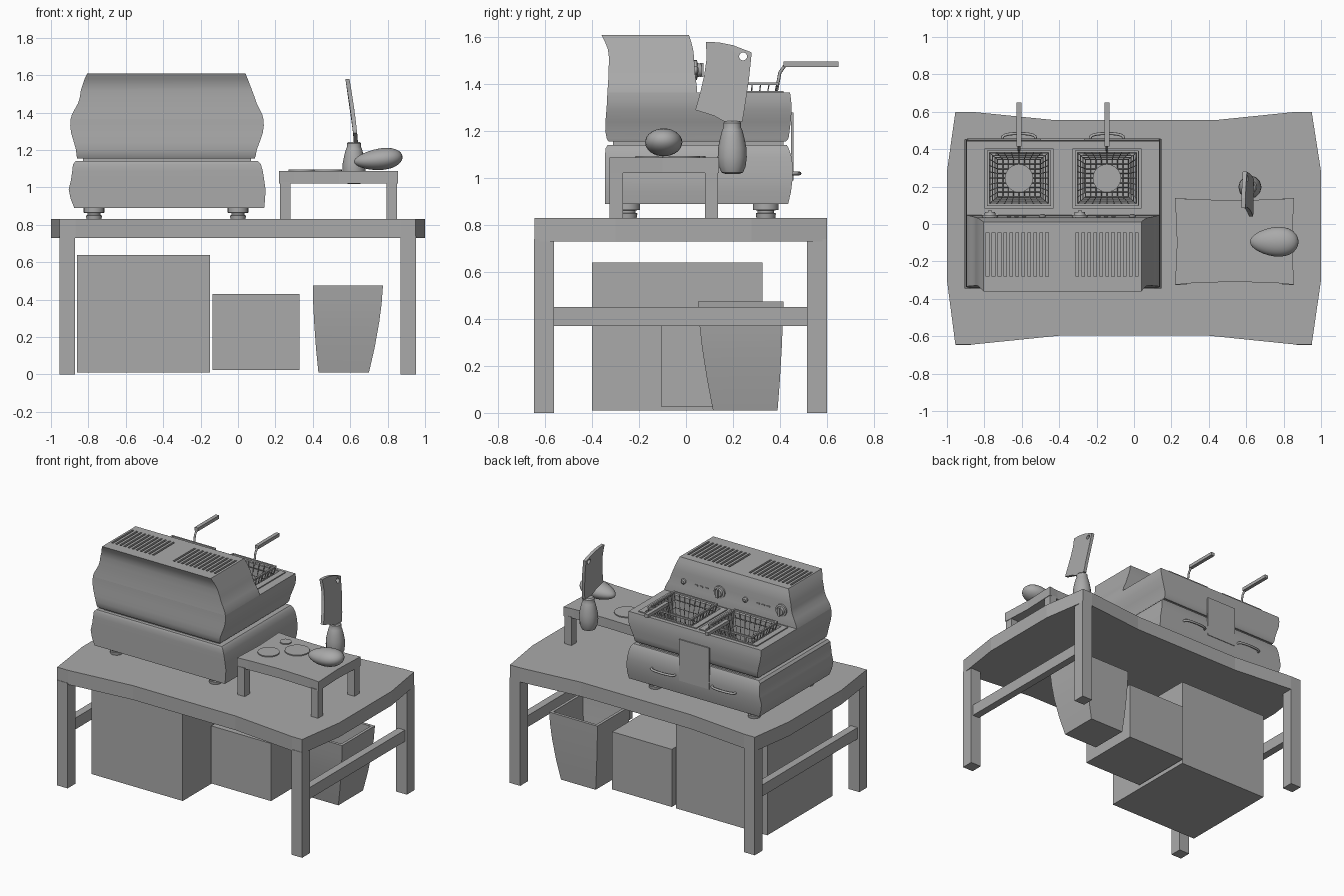
import bpy, bmesh, math
from mathutils import Vector, Matrix

if "Cube" in bpy.data.objects:
    bpy.data.objects.remove(bpy.data.objects["Cube"])

grey = bpy.data.materials.new("plain_grey")
grey.diffuse_color = (0.4, 0.4, 0.4, 1)
grey.use_nodes = True
grey.node_tree.nodes["Principled BSDF"].inputs["Base Color"].default_value = grey.diffuse_color


def finish(name, bm, smooth=None):
    bmesh.ops.recalc_face_normals(bm, faces=bm.faces)
    me = bpy.data.meshes.new(name)
    bm.to_mesh(me)
    bm.free()
    me.materials.append(grey)
    ob = bpy.data.objects.new(name, me)
    bpy.context.collection.objects.link(ob)
    if smooth:
        shade(ob, smooth)
    return ob


def shade(ob, angle=35):
    bpy.ops.object.select_all(action='DESELECT')
    ob.select_set(True)
    bpy.context.view_layer.objects.active = ob
    bpy.ops.object.shade_smooth_by_angle(angle=math.radians(angle))


def add_box(bm, x0, x1, y0, y1, z0, z1):
    m = Matrix.Translation(((x0 + x1) / 2, (y0 + y1) / 2, (z0 + z1) / 2))
    bmesh.ops.create_cube(bm, size=1, matrix=m @ Matrix.Diagonal((x1 - x0, y1 - y0, z1 - z0, 1)))


def boxes(name, items):
    bm = bmesh.new()
    for b in items:
        add_box(bm, *b)
    return finish(name, bm)


def skin(bm, rings):
    """Join rings of points with quads and cap both ends."""
    vs = [[bm.verts.new(p) for p in r] for r in rings]
    n = len(vs[0])
    for a, b in zip(vs, vs[1:]):
        for i in range(n):
            bm.faces.new((a[i], a[(i + 1) % n], b[(i + 1) % n], b[i]))
    bm.faces.new(vs[0])
    bm.faces.new(vs[-1])


def loft(name, rows, smooth=35):
    """Rectangular sections: z, x0, x1, y0, y1."""
    bm = bmesh.new()
    skin(bm, [[(a, c, z), (b, c, z), (b, d, z), (a, d, z)] for z, a, b, c, d in rows])
    return finish(name, bm, smooth)


def lathe(name, profile, at, axis='Z', n=24):
    """Profile of (radius, height) turned about an axis."""
    bm = bmesh.new()
    skin(bm, [[(r * math.cos(t * math.tau / n), r * math.sin(t * math.tau / n), h)
               for t in range(n)] for r, h in profile])
    if axis == 'Y':
        bm.transform(Matrix.Rotation(-math.pi / 2, 4, 'X'))
    bm.transform(Matrix.Translation(at))
    return finish(name, bm, 35)


def slab(name, outline, z0, z1):
    bm = bmesh.new()
    skin(bm, [[(x, y, z) for x, y in outline] for z in (z0, z1)])
    return finish(name, bm)


def tube(name, pts, r):
    cu = bpy.data.curves.new(name, 'CURVE')
    cu.dimensions = '3D'
    cu.bevel_depth, cu.bevel_resolution, cu.use_fill_caps = r, 2, True
    sp = cu.splines.new('POLY')
    sp.points.add(len(pts) - 1)
    for p, c in zip(sp.points, pts):
        p.co = (*c, 1)
    cu.materials.append(grey)
    ob = bpy.data.objects.new(name, cu)
    bpy.context.collection.objects.link(ob)


def apply_mod(ob, kind, **settings):
    bpy.context.view_layer.objects.active = ob
    mod = ob.modifiers.new("mod", kind)
    for k, v in settings.items():
        setattr(mod, k, v)
    bpy.ops.object.modifier_apply(modifier=mod.name)


def cut(targets, items):
    cutter = boxes("cutter", items)
    cutter.hide_render = True
    for ob in targets:
        apply_mod(ob, 'BOOLEAN', object=cutter, operation='DIFFERENCE', solver='EXACT')
        shade(ob)
    bpy.data.objects.remove(cutter)


# Worktable: warped top, legs and side rails
slab("table_top", [(-.955, -.645), (-.87, -.645), (-.4, -.597), (.4, -.597), (.87, -.645), (.95, -.645),
                   (1, -.3), (1, .28), (.95, .6), (.87, .6), (.43, .555), (-.42, .555), (-.87, .6),
                   (-.955, .6), (-1, .28), (-1, -.3)], .73, .83)
legs, rails = [], []
for x in (-.955, .87):
    legs += [(x, x + .083, y, y + .085, 0, .74) for y in (-.648, .515)]
    rails.append((x + .015, x + .068, -.57, .52, .37, .45))
boxes("table_legs", legs)
boxes("table_rails", rails)

# Storage under the table
boxes("large_box", [(-.86, -.15, -.4, .325, .01, .64)])
boxes("small_box", [(-.135, .33, -.105, .35, .025, .43)])
loft("waste_bin", [(.01, .43, .70, .115, .39), (.14, .417, .73, .09, .4), (.28, .407, .755, .068, .408),
                   (.38, .402, .768, .057, .412), (.475, .40, .775, .05, .415),
                   (.475, .42, .755, .07, .395), (.28, .427, .735, .09, .388), (.03, .45, .68, .135, .37)], 25)

# Fryer body: lower cabinet, waist, deck section and hood
loft("fryer_cabinet", [(.89, -.875, .14, -.345, .435), (.94, -.895, .145, -.345, .447),
                       (.99, -.905, .147, -.345, .453), (1.04, -.893, .14, -.345, .456),
                       (1.09, -.886, .132, -.345, .45), (1.125, -.882, .122, -.343, .438),
                       (1.14, -.868, .108, -.335, .43)])
boxes("fryer_waist", [(-.83, .07, -.31, .415, 1.13, 1.17)])
deck = loft("fryer_deck", [(1.155, -.86, .09, -.33, .425), (1.17, -.863, .095, -.338, .437),
                           (1.2, -.866, .10, -.344, .441), (1.24, -.877, .115, -.343, .446),
                           (1.29, -.892, .132, -.339, .45), (1.33, -.897, .138, -.336, .448),
                           (1.365, -.895, .136, -.335, .443)])
hood = loft("fryer_hood", [(1.365, -.895, .136, -.335, .047), (1.39, -.888, .13, -.333, .046),
                           (1.42, -.872, .115, -.331, .042), (1.45, -.855, .10, -.33, .038),
                           (1.48, -.846, .09, -.329, .036), (1.52, -.84, .075, -.329, .034),
                           (1.55, -.83, .063, -.333, .03), (1.58, -.82, .052, -.345, .022),
                           (1.61, -.805, .04, -.36, .012)])
centres = (-.615, -.145)
frames = boxes("well_frames", [(c - .225, c + .225, .065, .415, 1.36, 1.372) for c in centres])
cut([deck, frames], [(c - .185, c + .185, .085, .4, 1.19, 1.5) for c in centres])

# Vent slots in the hood
cut([hood], [(s + i * .0318, s + i * .0318 + .014, -.28, -.045, 1.58, 1.7)
             for s in (-.79, -.31) for i in range(11)])

# Feet
for x in (-.77, 0):
    for y in (-.25, .34):
        lathe("fryer_foot", [(.04, .83), (.043, .85), (.035, .852), (.035, .862), (.055, .865), (.055, .895)],
              (x, y, 0))

# Wire baskets with raised handles
for c in centres:
    bm = bmesh.new()
    n = 8
    rings = []
    for k in range(5):
        t = k / 4
        hx, hy, z = .115 + .053 * t, .10 + .045 * t, 1.21 + .19 * t
        ring = []
        for a, b in (((-1, -1), (1, -1)), ((1, -1), (1, 1)), ((1, 1), (-1, 1)), ((-1, 1), (-1, -1))):
            for i in range(n):
                u = i / n
                ring.append(bm.verts.new((c + hx * (a[0] + (b[0] - a[0]) * u),
                                          .245 + hy * (a[1] + (b[1] - a[1]) * u), z)))
        rings.append(ring)
    for a, b in zip(rings, rings[1:]):
        for i in range(4 * n):
            j = (i + 1) % (4 * n)
            bm.faces.new((a[i], a[j], b[j], b[i]))
    m = Matrix.Translation((c, .245, 1.21)) @ Matrix.Diagonal((.115, .10, 1, 1))
    bmesh.ops.create_grid(bm, x_segments=n, y_segments=n, size=1, matrix=m)
    basket = finish("fry_basket", bm)
    apply_mod(basket, 'WIREFRAME', thickness=.007, use_even_offset=False)
    boxes("basket_rim", [(c - .17, c + .17, y, y + .012, 1.396, 1.408) for y in (.097, .381)]
          + [(x, x + .012, .097, .393, 1.396, 1.408) for x in (c - .17, c + .158)])
    lathe("basket_disc", [(.075, 1.212), (.075, 1.218)], (c, .245, 0))
    tube("handle_stem", [(c, .385, 1.37), (c, .4, 1.45), (c, .425, 1.485)], .007)
    boxes("basket_handle", [(c - .013, c + .013, .415, .65, 1.474, 1.497)])
    # Curved drawer pull
    tube("drawer_pull", [(c + .09 * math.cos(a), .45 + .034 * math.sin(a) ** .5, 1.02)
                         for a in [math.pi * i / 12 + 1e-9 for i in range(12)] + [math.pi - 1e-9]], .008)

# Front plate over the waist
boxes("front_plate", [(-.5, -.265, .448, .457, .99, 1.28)])

# Control panel
for x in (-.77, -.29):
    lathe("control_knob", [(.042, 0), (.042, .012), (.03, .014), (.027, .03)], (x, .035, 1.46), 'Y')
    boxes("knob_grip", [(x - .008, x + .008, .06, .074, 1.43, 1.49)])
    lathe("indicator_lamp", [(.018, 0), (.018, .012), (.01, .018)], (x + .28, .035, 1.46), 'Y', 16)
    boxes("panel_marks", [(x + d, x + d + .022, .03, .043, 1.455, 1.463) for d in (.09, .13, .17)])

# Raised cutting board
slab("board_top", [(.22, -.325), (.3, -.317), (.54, -.308), (.78, -.317), (.855, -.325), (.845, -.1),
                   (.855, .14), (.78, .132), (.54, .127), (.3, .132), (.22, .14), (.23, -.1)], 1.022, 1.088)
boxes("board_legs", [(x, x + .055, y, y + .057, .83, 1.03) for x in (.225, .795) for y in (-.325, .08)])

# Slices and whole potato
for x, y, r in ((.34, .045, .037), (.475, -.02, .08), (.34, -.145, .07)):
    lathe("potato_slice", [(r, 1.085), (r, 1.095)], (x, y, 0), n=28)
bm = bmesh.new()
bmesh.ops.create_uvsphere(bm, u_segments=28, v_segments=16, radius=1)
for v in bm.verts:
    w = 1 + .2 * v.co.x
    v.co = (.75 + .13 * v.co.x, -.095 + .078 * v.co.y * w, 1.15 + .057 * v.co.z * w + .012 * v.co.x)
finish("potato", bm, 60)

# Cleaver: bulbous handle and leaning blade with a hole
lathe("cleaver_handle", [(.03, 1.018), (.046, 1.024), (.057, 1.05), (.062, 1.09), (.06, 1.13), (.052, 1.17),
                         (.043, 1.205), (.038, 1.215), (.038, 1.235), (.03, 1.243)], (.62, .197, 0), n=12)
blade = [(.085, 1.58), (.14, 1.578), (.2, 1.566), (.28, 1.535), (.268, 1.42), (.25, 1.3), (.24, 1.24),
         (.165, 1.24), (.12, 1.265), (.04, 1.29), (.062, 1.37), (.078, 1.44), (.088, 1.51)]
bm = bmesh.new()
skin(bm, [[(x, y, z) for y, z in blade] for x in (-.011, .011)])
cleaver = finish("cleaver_blade", bm)
hole = lathe("hole_cutter", [(.017, -.1), (.017, .1)], (0, 0, 0), n=16)
hole.hide_render = True
hole.data.transform(Matrix.Translation((0, .243, 1.518)) @ Matrix.Rotation(math.pi / 2, 4, 'Y'))
apply_mod(cleaver, 'BOOLEAN', object=hole, operation='DIFFERENCE', solver='EXACT')
bpy.data.objects.remove(hole)
for v in cleaver.data.vertices:
    v.co.x += .63 - .045 * ((v.co.z - 1.24) / .34) ** 1.3 if v.co.z > 1.24 else .63
